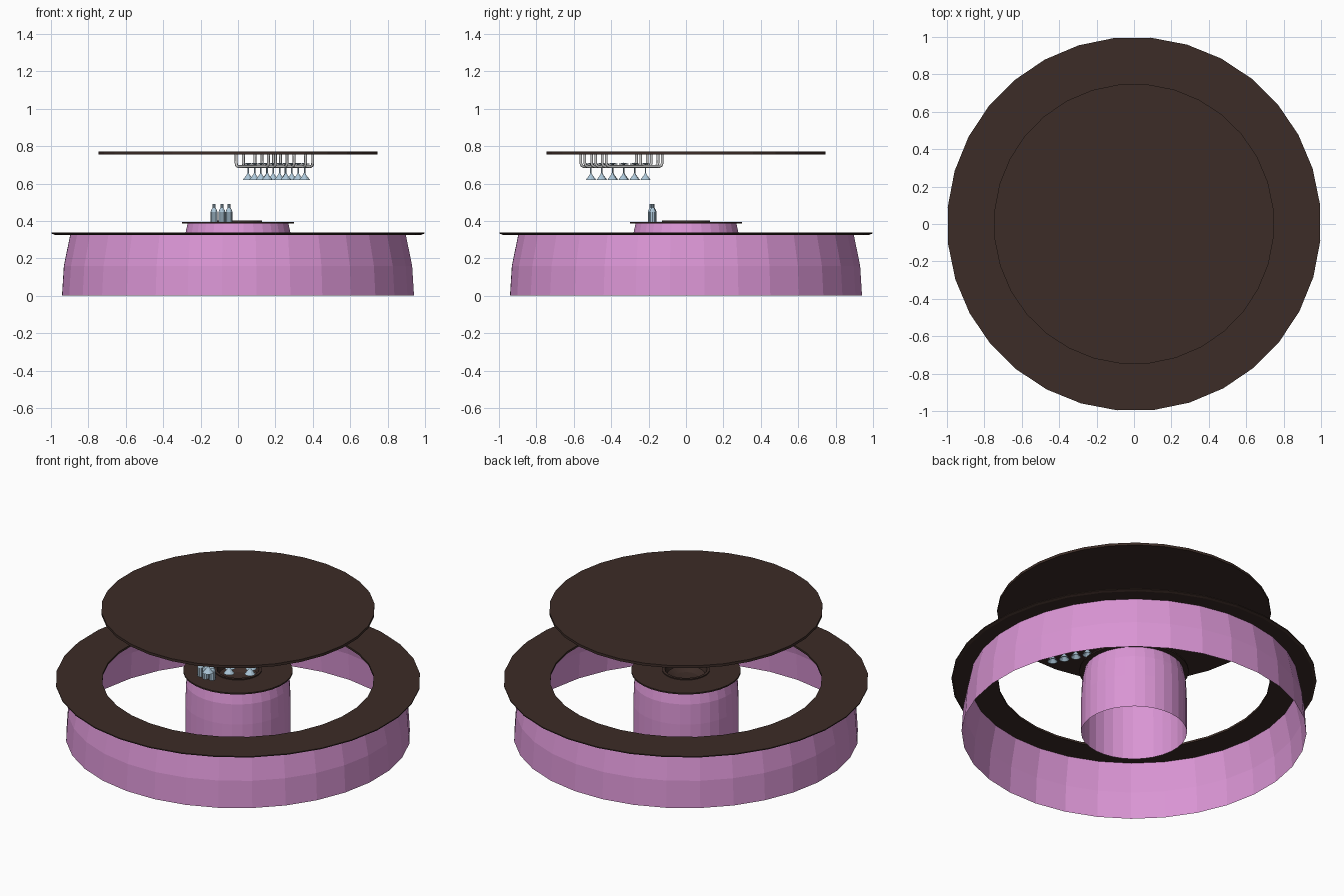
import bpy, bmesh, math
from mathutils import Vector

if "Cube" in bpy.data.objects:
    bpy.data.objects.remove(bpy.data.objects["Cube"])


def material(name, rgb):
    m = bpy.data.materials.new(name)
    m.diffuse_color = (*rgb, 1)
    m.use_nodes = True
    m.node_tree.nodes["Principled BSDF"].inputs["Base Color"].default_value = m.diffuse_color
    return m


PINK = material("pink_panel", (0.70, 0.30, 0.66))
BROWN = material("dark_wood", (0.045, 0.025, 0.02))
GLASS = material("blue_glass", (0.42, 0.58, 0.70))


def lathe(name, profile, sides, mat, loc=(0, 0, 0), closed=False, turn=0.0):
    """Spin (radius, z) points about z; zero radius makes a pole."""
    bm = bmesh.new()
    rings = []
    for r, z in profile:
        if r == 0:
            rings.append([bm.verts.new((0, 0, z))] * sides)
        else:
            rings.append([bm.verts.new((r * math.cos(turn + math.tau * k / sides),
                                        r * math.sin(turn + math.tau * k / sides), z))
                          for k in range(sides)])
    pairs = list(zip(rings, rings[1:]))
    if closed:
        pairs.append((rings[-1], rings[0]))
    for a, b in pairs:
        for k in range(sides):
            n = (k + 1) % sides
            quad = list(dict.fromkeys((a[k], a[n], b[n], b[k])))
            bm.faces.new(quad)
    bmesh.ops.recalc_face_normals(bm, faces=bm.faces)
    me = bpy.data.meshes.new(name)
    bm.to_mesh(me)
    bm.free()
    me.materials.append(mat)
    ob = bpy.data.objects.new(name, me)
    ob.location = loc
    bpy.context.collection.objects.link(ob)
    return ob


def tube(name, points, radius):
    """Round pipe along a path, turned into a mesh."""
    cu = bpy.data.curves.new(name + "_path", 'CURVE')
    cu.dimensions = '3D'
    cu.bevel_depth = radius
    cu.bevel_resolution = 1
    sp = cu.splines.new('POLY')
    sp.points.add(len(points) - 1)
    for p, co in zip(sp.points, points):
        p.co = (*co, 1)
    tmp = bpy.data.objects.new(name + "_path", cu)
    me = bpy.data.meshes.new_from_object(tmp)
    bpy.data.objects.remove(tmp)
    ob = bpy.data.objects.new(name, me)
    bpy.context.collection.objects.link(ob)
    return ob


SIDES = 32
TURN = math.radians(6)

# Outer counter: open curved wall and flat ring top
lathe("counter_wall", [(0.945, 0), (0.935, 0.16), (0.90, 0.33)], SIDES, PINK, turn=TURN)
lathe("counter_top", [(0.745, 0.326), (0.985, 0.326), (1.0, 0.332), (1.0, 0.338), (0.745, 0.338)],
      SIDES, BROWN, closed=True, turn=TURN)

# Centre island: open column, top and sunken basin
lathe("island_wall", [(0.29, 0), (0.29, 0.2), (0.285, 0.32), (0.27, 0.39)], SIDES, PINK, turn=TURN)
lathe("island_top", [(0.13, 0.387), (0.30, 0.387), (0.30, 0.395), (0.13, 0.395)],
      SIDES, BROWN, closed=True, turn=TURN)
lathe("island_basin", [(0.13, 0.39), (0.13, 0.401), (0.115, 0.401), (0.105, 0.37), (0.07, 0.35), (0, 0.345)],
      SIDES, BROWN, turn=TURN)

# Round canopy
lathe("canopy", [(0, 0.755), (0.75, 0.755), (0.75, 0.77), (0, 0.77)], SIDES, BROWN, turn=TURN)

# Glass rack: pairs of U-shaped pipes under the canopy, aimed at the centre
centre = Vector((0.195, -0.345, 0))
along = Vector((-0.5, math.sqrt(3) / 2, 0))
across = Vector((math.sqrt(3) / 2, 0.5, 0))
half = 0.172
u_path = [(-half, 0.755), (-half, 0.708), (-half + 0.005, 0.696), (-half + 0.018, 0.691)]
u_path += [(-d, z) for d, z in reversed(u_path)]
for row in (-1, 0, 1):
    for side in (-1, 1):
        base = centre + across * (row * 0.115 + side * 0.022)
        tube("rack_pipe", [base + along * d + Vector((0, 0, z)) for d, z in u_path], 0.008)

    # Upside-down stemmed glasses resting on each pair of pipes
    for i in range(4):
        p = centre + across * row * 0.115 + along * ((i - 1.5) * 0.068 - 0.02)
        lathe("hanging_glass", [(0, 0.711), (0.026, 0.706), (0.026, 0.703), (0.004, 0.700),
                                (0.004, 0.655), (0.009, 0.645), (0.030, 0.618), (0.027, 0.618), (0, 0.645)],
              10, GLASS, loc=p)

# Bottles on the island
for x, y in ((-0.128, -0.175), (-0.086, -0.187), (-0.048, -0.178)):
    lathe("bottle", [(0, 0.395), (0.018, 0.395), (0.018, 0.448), (0.015, 0.458),
                     (0.008, 0.470), (0.008, 0.491), (0, 0.491)], 10, GLASS, loc=(x, y, 0))
